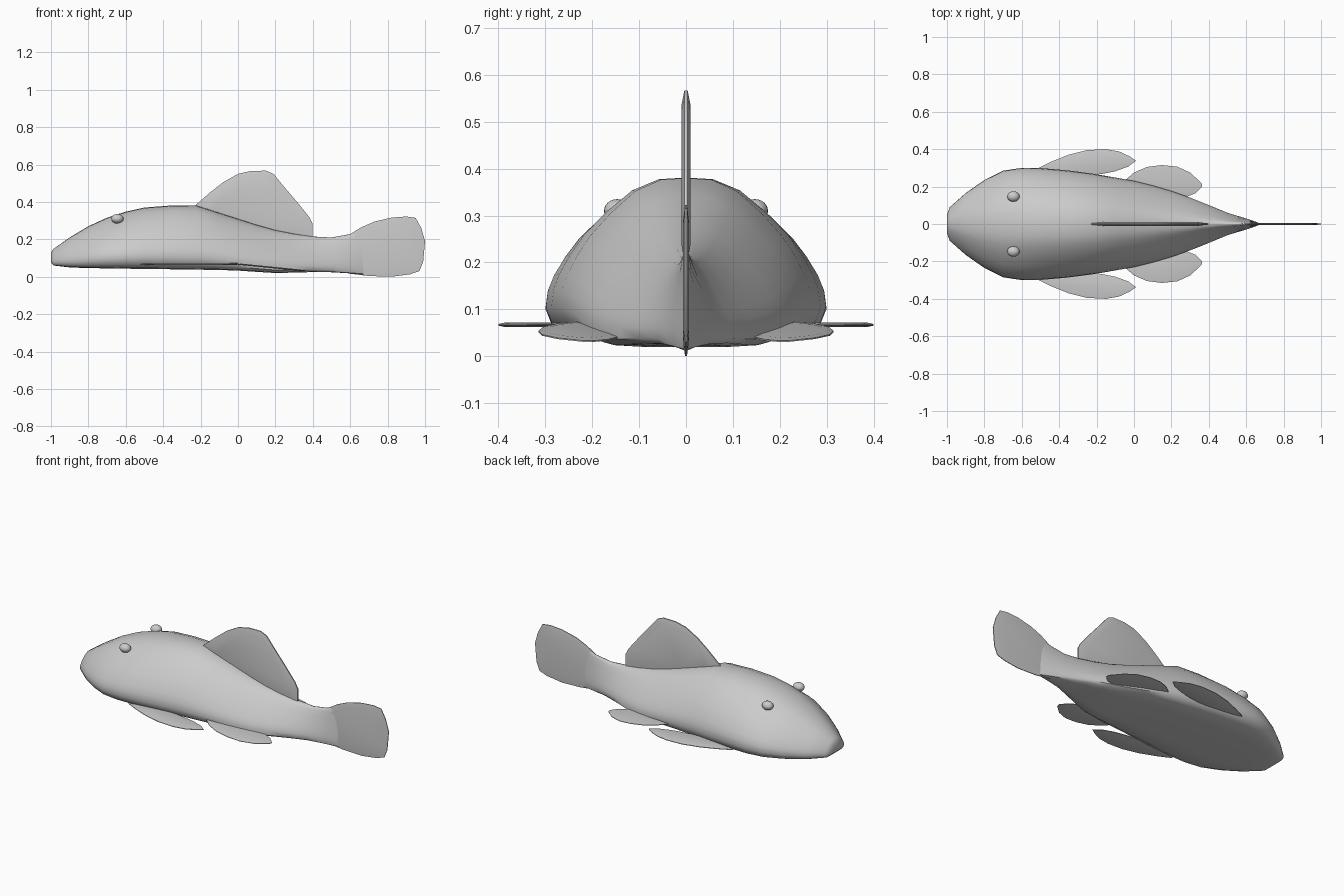
import bpy, bmesh, math
from mathutils import Vector


def finish(name, bm, angle=40):
    bmesh.ops.recalc_face_normals(bm, faces=bm.faces)
    mesh = bpy.data.meshes.new(name)
    bm.to_mesh(mesh)
    bm.free()
    ob = bpy.data.objects.new(name, mesh)
    bpy.context.collection.objects.link(ob)
    bpy.ops.object.select_all(action='DESELECT')
    ob.select_set(True)
    bpy.context.view_layer.objects.active = ob
    bpy.ops.object.shade_smooth_by_angle(angle=math.radians(angle))
    return ob


def fin(name, outline, half, place, inset=0.8):
    """Thin blade: outline edge, swelling to full thickness at an inset ring."""
    bm = bmesh.new()
    n = len(outline)
    ca = sum(p[0] for p in outline) / n
    cb = sum(p[1] for p in outline) / n
    rings = []
    for scale, off in ((inset, -half), (1, -half * 0.35), (1, half * 0.35), (inset, half)):
        rings.append([bm.verts.new(place(ca + (a - ca) * scale, cb + (b - cb) * scale, off))
                      for a, b in outline])
    for r0, r1 in zip(rings, rings[1:]):
        for i in range(n):
            j = (i + 1) % n
            bm.faces.new((r0[i], r0[j], r1[j], r1[i]))
    bm.faces.new(rings[0])
    bm.faces.new(rings[-1])
    return finish(name, bm)


# Body: stations of x, half width, bottom, top
stations = [
    (-1.0, 0.05, 0.075, 0.13), (-0.985, 0.09, 0.06, 0.15), (-0.9, 0.165, 0.05, 0.21),
    (-0.8, 0.235, 0.046, 0.27), (-0.7, 0.285, 0.045, 0.316), (-0.6, 0.3, 0.043, 0.348),
    (-0.5, 0.299, 0.042, 0.37), (-0.36, 0.287, 0.04, 0.381), (-0.22, 0.269, 0.038, 0.38),
    (-0.1, 0.252, 0.036, 0.342), (0.0, 0.237, 0.033, 0.31), (0.1, 0.215, 0.026, 0.278),
    (0.2, 0.187, 0.02, 0.25), (0.3, 0.152, 0.022, 0.23), (0.4, 0.11, 0.025, 0.215),
    (0.5, 0.065, 0.024, 0.21), (0.6, 0.032, 0.018, 0.228), (0.67, 0.006, 0.012, 0.258)]
# Half section: relative width, relative height
section = [(0, 0), (0.5, 0), (0.82, 0.015), (0.95, 0.07), (1, 0.19), (0.985, 0.3),
           (0.94, 0.4), (0.86, 0.52), (0.76, 0.64), (0.6, 0.78), (0.4, 0.92),
           (0.2, 0.99), (0, 1)]
ring_pts = section + [(-y, t) for y, t in section[-2:0:-1]]

bm = bmesh.new()
rings = []
for x, w, lo, hi in stations:
    pinch = min(max((x + 0.2) / 0.6, 0), 1) * 0.45   # rear back narrows to a ridge
    rings.append([bm.verts.new((x, y * w * (1 - pinch * t), lo + (hi - lo) * t))
                  for y, t in ring_pts])
n = len(ring_pts)
for r0, r1 in zip(rings, rings[1:]):
    for i in range(n):
        j = (i + 1) % n
        bm.faces.new((r0[i], r0[j], r1[j], r1[i]))
bm.faces.new(rings[0])
bm.faces.new(rings[-1])
finish("body", bm, 50)


def upright(a, b, off):
    return (a, off, b)


# Dorsal fin
fin("dorsal_fin", [
    (-0.23, 0.38), (-0.15, 0.45), (-0.08, 0.505), (0.0, 0.55), (0.07, 0.566), (0.15, 0.567),
    (0.19, 0.55), (0.25, 0.477), (0.32, 0.395), (0.38, 0.32), (0.398, 0.285), (0.398, 0.2),
    (0.2, 0.22), (0.0, 0.28), (-0.2, 0.35)], 0.01, upright)

# Tail fin
fin("tail_fin", [
    (0.54, 0.2), (0.6, 0.228), (0.66, 0.265), (0.73, 0.295), (0.82, 0.316), (0.9, 0.322),
    (0.95, 0.315), (0.98, 0.26), (1.0, 0.19), (0.99, 0.08), (0.97, 0.03), (0.92, 0.013),
    (0.82, 0.0), (0.7, 0.004), (0.6, 0.016), (0.54, 0.04)], 0.006, upright)

# Paired lower fins and eyes
pectoral = [(-0.52, 0.295), (-0.45, 0.33), (-0.35, 0.37), (-0.25, 0.395), (-0.15, 0.4),
            (-0.08, 0.388), (-0.02, 0.36), (0.01, 0.338), (-0.03, 0.307), (-0.1, 0.282),
            (-0.17, 0.268), (-0.3, 0.25), (-0.42, 0.265)]
pelvic = [(-0.05, 0.232), (0.0, 0.275), (0.07, 0.305), (0.15, 0.315), (0.23, 0.307),
          (0.3, 0.275), (0.36, 0.22), (0.365, 0.2), (0.33, 0.165), (0.28, 0.145),
          (0.18, 0.15), (0.05, 0.19)]
for side, s in (("left", 1), ("right", -1)):
    fin("pectoral_fin_" + side, pectoral, 0.005,
        lambda a, b, off: (a, s * b, 0.067 + off))
    fin("pelvic_fin_" + side, pelvic, 0.004,
        lambda a, b, off: (a, s * b, 0.073 - 0.1 * (a + 0.05) + off))
    bm = bmesh.new()
    bmesh.ops.create_uvsphere(bm, u_segments=20, v_segments=12, radius=1)
    bmesh.ops.scale(bm, vec=Vector((0.033, 0.028, 0.025)), verts=bm.verts)
    bmesh.ops.translate(bm, vec=Vector((-0.645, s * 0.147, 0.31)), verts=bm.verts)
    finish("eye_" + side, bm)
